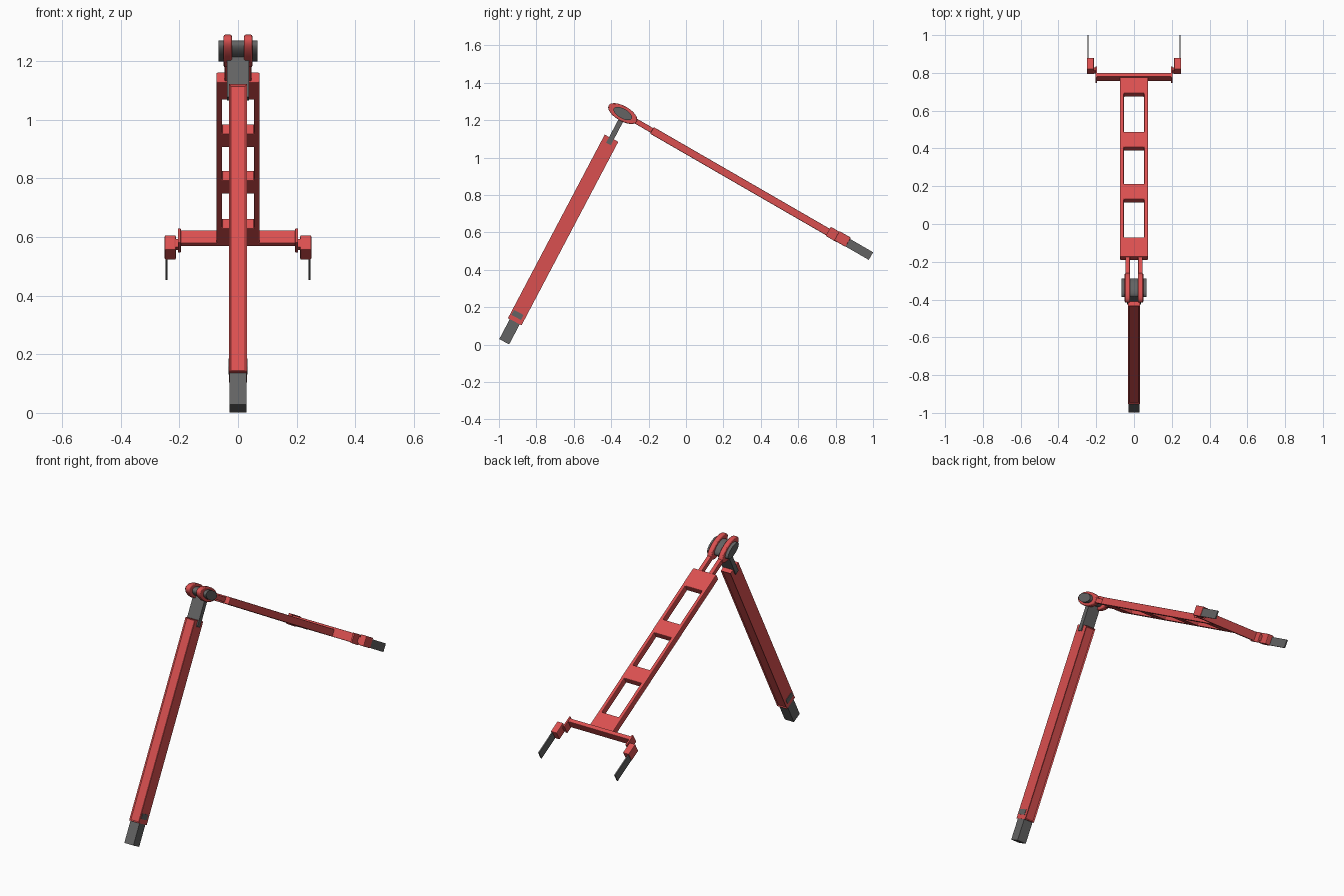
import bpy, bmesh, math
from mathutils import Matrix, Vector

if "Cube" in bpy.data.objects:
    bpy.data.objects.remove(bpy.data.objects["Cube"])


def material(name, rgb):
    m = bpy.data.materials.new(name)
    m.diffuse_color = (*rgb, 1)
    m.use_nodes = True
    m.node_tree.nodes["Principled BSDF"].inputs["Base Color"].default_value = m.diffuse_color
    return m


RED = material("red paint", (0.70, 0.08, 0.08))
GREY = material("dark grey metal", (0.125, 0.125, 0.125))

# Local frames: arm runs along +Y from the pivot, leg runs along +Z from the foot
ARM = Matrix.Translation((0, -0.338, 1.235)) @ Matrix.Rotation(math.radians(-30), 4, 'X')
LEG = Matrix.Translation((0, -0.972, 0.015)) @ Matrix.Rotation(math.radians(-27.8), 4, 'X')


def finish(bm, name, frame, mat, bevel=0.0):
    bmesh.ops.recalc_face_normals(bm, faces=bm.faces)
    me = bpy.data.meshes.new(name)
    bm.to_mesh(me)
    bm.free()
    me.materials.append(mat)
    ob = bpy.data.objects.new(name, me)
    bpy.context.collection.objects.link(ob)
    ob.matrix_world = frame
    if bevel:
        mod = ob.modifiers.new("soft edges", 'BEVEL')
        mod.width, mod.segments, mod.limit_method = bevel, 2, 'ANGLE'
    return ob


def box_mesh(lo, hi):
    bm = bmesh.new()
    lo, hi = Vector(lo), Vector(hi)
    size = hi - lo
    bmesh.ops.create_cube(bm, size=1, matrix=Matrix.Translation((lo + hi) / 2)
                          @ Matrix.Diagonal((*size, 1)))
    return bm


def box(name, lo, hi, frame, mat, bevel=0.0):
    return finish(box_mesh(lo, hi), name, frame, mat, bevel)


def oval(name, x0, x1, a, b, mat, bevel=0.0):
    """Elliptical disc on the pivot, axis along X, long axis along the arm."""
    bm = bmesh.new()
    bmesh.ops.create_cone(bm, cap_ends=True, segments=40, radius1=1, radius2=1, depth=1)
    bm.transform(Matrix.Translation(((x0 + x1) / 2, 0, 0)) @ Matrix.Diagonal((x1 - x0, a, b, 1))
                 @ Matrix.Rotation(math.pi / 2, 4, 'Y'))
    ob = finish(bm, name, ARM, mat, bevel)
    bpy.context.view_layer.objects.active = ob
    ob.select_set(True)
    bpy.ops.object.shade_smooth_by_angle(angle=math.radians(35))
    ob.select_set(False)


# Leg: foot, tube with recessed front and back panels, cross pin and neck plate
box("foot", (-0.029, -0.03, 0), (0.029, 0.03, 0.2), LEG, GREY)
bm = box_mesh((-0.031, -0.041, 0.121), (0.031, 0.041, 1.23))
bm.normal_update()
panels = [f for f in bm.faces if abs(f.normal.y) > 0.9]
bmesh.ops.inset_individual(bm, faces=panels, thickness=0.009, depth=-0.005)
finish(bm, "leg_tube", LEG, RED)
box("foot_pin", (-0.033, -0.033, 0.145), (0.033, 0.025, 0.175), LEG, GREY)
box("neck_plate", (-0.038, -0.014, 1.195), (0.038, 0.014, 1.375), LEG, GREY)

# Pivot axle
oval("pivot_axle", -0.067, 0.067, 0.055, 0.026, GREY)

# Ladder frame: lattice with three open cells, extruded to thickness
xs = [-0.074, -0.054, 0.054, 0.074]
us = [0.18, 0.299, 0.532, 0.625, 0.85, 0.942, 1.178, 1.29]
T = 0.02
bm = bmesh.new()
grid = [[bm.verts.new((x, u, -T)) for x in xs] for u in us]
for j in range(len(us) - 1):
    for i in range(3):
        if not (i == 1 and j % 2 == 1):
            bm.faces.new((grid[j][i], grid[j][i + 1], grid[j + 1][i + 1], grid[j + 1][i]))
top = bmesh.ops.extrude_face_region(bm, geom=bm.faces[:])
bmesh.ops.translate(bm, vec=(0, 0, 2 * T),
                    verts=[v for v in top["geom"] if isinstance(v, bmesh.types.BMVert)])
bmesh.ops.recalc_face_normals(bm, faces=bm.faces)
bmesh.ops.dissolve_limit(bm, angle_limit=0.02, verts=bm.verts[:], edges=bm.edges[:])
finish(bm, "ladder_frame", ARM, RED, 0.004)

# Crossbar at the end of the frame
box("crossbar", (-0.2, 1.275, -0.02), (0.2, 1.298, 0.03), ARM, RED, 0.003)

# Paired parts on both sides
for side, s in (("left", -1), ("right", 1)):
    def pair(name, xa, xb, lo, hi, mat, bevel=0.0):
        x0, x1 = sorted((s * xa, s * xb))
        box(f"{name}_{side}", (x0, *lo), (x1, *hi), ARM, mat, bevel)

    oval(f"pivot_disc_{side}", *sorted((s * 0.021, s * 0.049)), 0.087, 0.040, RED, 0.005)
    pair("link_rod", 0.022, 0.046, (0.06, -0.014), (0.2, 0.014), RED, 0.003)
    pair("end_plate", 0.195, 0.205, (1.266, -0.024), (1.336, 0.032), RED, 0.002)
    pair("claw_pin", 0.2, 0.22, (1.318, -0.012), (1.336, 0.02), RED)
    pair("claw_block", 0.212, 0.25, (1.317, -0.022), (1.388, 0.035), RED, 0.004)
    pair("claw_blade", 0.24, 0.247, (1.37, -0.02), (1.53, 0.027), GREY)
